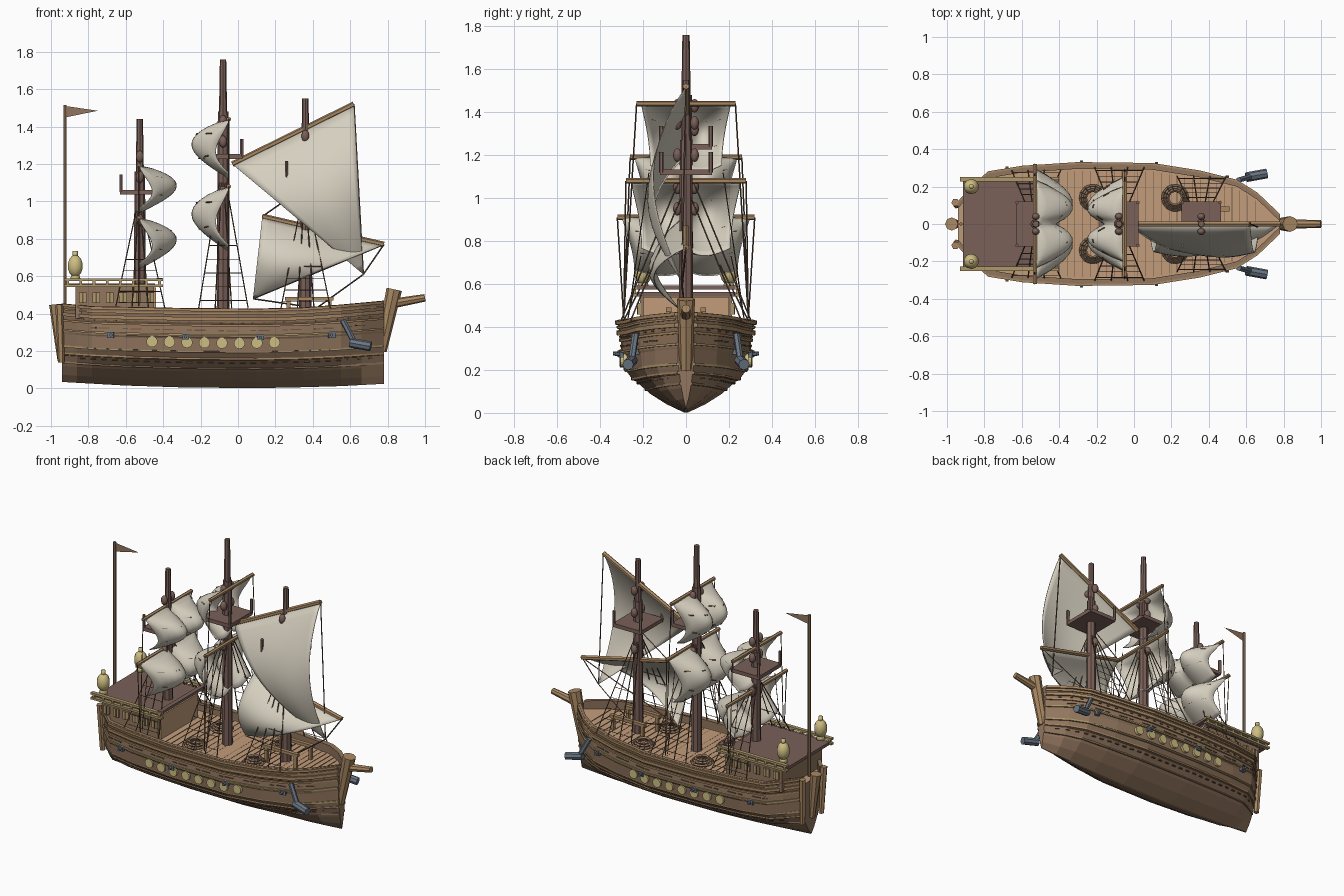
import bpy, bmesh, math
from mathutils import Vector, Matrix

if "Cube" in bpy.data.objects:
    bpy.data.objects.remove(bpy.data.objects["Cube"])


def make_mat(name, *rgb):
    lin = [((c / 255 + 0.055) / 1.055) ** 2.4 for c in rgb] + [1]
    m = bpy.data.materials.new(name)
    m.use_nodes = True
    m.diffuse_color = lin
    m.node_tree.nodes["Principled BSDF"].inputs["Base Color"].default_value = lin
    return m


HULL = make_mat("hull brown", 146, 118, 94)
TRIM = make_mat("trim tan", 169, 136, 98)
DARK = make_mat("dark red wood", 122, 96, 88)
DECK = make_mat("deck peach", 194, 156, 122)
BRASS = make_mat("dull brass", 174, 152, 106)
GOLD = make_mat("pale gold", 206, 190, 130)
ROPE = make_mat("rope brown", 110, 88, 71)
SAIL = make_mat("sail cream", 214, 207, 191)
IRON = make_mat("iron blue grey", 106, 118, 132)


def finish(name, bm, *mats, smooth=False):
    bmesh.ops.recalc_face_normals(bm, faces=bm.faces)
    me = bpy.data.meshes.new(name)
    bm.to_mesh(me)
    bm.free()
    for m in mats:
        me.materials.append(m)
    for p in me.polygons:
        p.use_smooth = smooth
    ob = bpy.data.objects.new(name, me)
    bpy.context.collection.objects.link(ob)
    return ob


def rod(bm, a, b, r, r2=None, sides=6):
    a, b = Vector(a), Vector(b)
    d = b - a
    mat = Matrix.Translation((a + b) / 2) @ d.to_track_quat("Z", "Y").to_matrix().to_4x4()
    bmesh.ops.create_cone(bm, cap_ends=True, segments=sides, radius1=r,
                          radius2=r if r2 is None else r2, depth=d.length, matrix=mat)


def box(bm, c, s, rot=0):
    bmesh.ops.create_cube(bm, size=1, matrix=Matrix.Translation(c) @ Matrix.Rotation(rot, 4, "Z")
                          @ Matrix.Diagonal((*s, 1)))


def ball(bm, c, s):
    bmesh.ops.create_uvsphere(bm, u_segments=10, v_segments=7, radius=1,
                              matrix=Matrix.Translation(c) @ Matrix.Diagonal((*s, 1)))


def loft(bm, rings):
    rows = [[bm.verts.new(p) for p in ring] for ring in rings]
    n = len(rows[0])
    faces = [(j, bm.faces.new((a[j], a[(j + 1) % n], b[(j + 1) % n], b[j])))
             for a, b in zip(rows, rows[1:]) for j in range(n)]
    bm.faces.new(rows[0])
    bm.faces.new(rows[-1])
    return faces


def interp(table, x):
    for (x0, y0), (x1, y1) in zip(table, table[1:]):
        if x <= x1:
            return y0 + (y1 - y0) * max(0, (x - x0) / (x1 - x0))
    return table[-1][1]


# Hull shape: plan half width, sheer, keel rise and section
PLAN = [(-.94, .11), (-.86, .2), (-.78, .27), (-.6, .3), (-.3, .32), (.1, .315),
        (.35, .275), (.55, .225), (.66, .155), (.78, .04)]
SHEER = [(-.94, .455), (-.78, .44), (0, .425), (.4, .435), (.78, .47)]
KEEL = [(-.94, .035), (-.5, .01), (0, 0), (.5, .01), (.78, .025)]
SECTION = [(0, .03), (.04, .29), (.09, .53), (.15, .74), (.152, .77), (.2, .88), (.202, .91),
           (.27, .93), (.28, .95), (.35, .94), (.36, .96), (.44, 1)]


def skin(x, z, out=0):
    y = interp(PLAN, x) * interp(SECTION, z) + out
    return y, z * interp(SHEER, x) / .44 + interp(KEEL, x) * (1 - z / .44)


bm = bmesh.new()
rings = []
for x, w in PLAN:
    half = [skin(x, z) for z, _ in SECTION]
    inner, top = max(w - .025, .01), half[-1][1]
    half += [(inner, top), (inner, top - .055)]
    rings.append([(x, y, z) for y, z in half] + [(x, -y, z) for y, z in reversed(half)])
deck_edge = len(SECTION) + 1
for j, f in loft(bm, rings):
    f.material_index = int(j == deck_edge)
finish("hull", bm, HULL, DECK)

# Wales and rails running along both sides
for name, z, h, out, mat in [("cap_rail", .43, .008, .014, TRIM), ("second_rail", .408, .005, .009, TRIM),
                             ("upper_wale", .38, .01, .014, TRIM), ("thin_wale", .345, .006, .01, TRIM),
                             ("gun_wale", .292, .005, .01, BRASS), ("middle_wale", .2, .006, .01, BRASS),
                             ("strake", .16, .005, .008, TRIM), ("lower_wale", .11, .006, .008, HULL)]:
    bm = bmesh.new()
    for s in (-1, 1):
        rings = []
        for x, _ in PLAN:
            (yo, zl), (_, zh) = skin(x, z - h, out), skin(x, z + h, out)
            rings.append([(x, s * yo, zl), (x, s * yo, zh), (x, s * (yo - out * 2), zh),
                          (x, s * (yo - out * 2), zl)])
        loft(bm, rings)
    finish(name, bm, mat)


def hull_angle(x):
    return math.atan2(interp(PLAN, x + .02) - interp(PLAN, x - .02), .04)


# Rows of dentils and plank seams, round ports and small guns
dentils, ports, guns = bmesh.new(), bmesh.new(), bmesh.new()
for s in (-1, 1):
    for i in range(28):
        for z, size in [(.362, .018), (.14, .028), (.318, .03 * (i % 3))]:
            x = -.83 + i * .057
            y, zz = skin(x, z)
            if size:
                box(dentils, (x, s * y, zz), (size, .01, .006), s * hull_angle(x))
    for i in range(8):
        x = -.46 + i * .0935
        y, z = skin(x, .25)
        rod(ports, (x, s * (y - .02), z), (x, s * (y + .014), z), .03, sides=14)
    for x in (-.68, -.28, .12, .5):
        y, z = skin(x, .28)
        box(guns, (x, s * y, z), (.035, .03, .03), s * hull_angle(x))
        rod(guns, (x, s * y, z), (x, s * (y + .035), z), .009)
finish("dentils", dentils, ROPE)
finish("round_ports", ports, GOLD)
finish("small_guns", guns, IRON)

# Stem, bowsprit and stern post
bm = bmesh.new()
rod(bm, (.765, 0, .2), (.835, 0, .53), .03, .042, 8)
rod(bm, (.83, 0, .455), (1, 0, .485), .026, .02, 8)
rod(bm, (-.945, 0, .15), (-.975, 0, .45), .02, .035, 8)
for s in (-1, 1):
    rod(bm, (-.945, s * .1, .14), (-.955, s * .115, .45), .018, .022)
finish("stem_and_stern_posts", bm, TRIM)

# Deck seams and coils of rope
seams, coils = bmesh.new(), bmesh.new()
for i in range(26):
    x = -.4 + i * .042
    w = interp(PLAN, x) - .035
    box(seams, (x, 0, interp(SHEER, x) - .054), (.003, 2 * w, .004))
for x, y in [(-.22, .14), (-.22, -.14), (.22, .14), (.22, -.14)]:
    for k, r in enumerate((.065, .052, .04)):
        for i in range(14):
            a, b = [t * math.tau / 14 for t in (i, i + 1)]
            z = .386 + k * .012
            rod(coils, (x + r * math.cos(a), y + r * math.sin(a), z),
                (x + r * math.cos(b), y + r * math.sin(b), z), .009, sides=4)
finish("deck_seams", seams, ROPE)
finish("rope_coils", coils, HULL)

# Cabin with roof, windows and railing
bm = bmesh.new()
box(bm, (-.66, 0, .46), (.42, .43, .17))
finish("cabin", bm, HULL)
bm = bmesh.new()
box(bm, (-.445, 0, .46), (.012, .4, .16))
finish("cabin_front", bm, DECK)
bm = bmesh.new()
box(bm, (-.68, 0, .552), (.47, .46, .02))
box(bm, (-.42, 0, .583), (.03, .48, .018))
finish("cabin_roof", bm, DARK)
rails, frames, panes = (bmesh.new() for _ in range(3))
for s in (-1, 1):
    for z in (.582, .55):
        box(rails, (-.665, s * .24, z), (.53, .025, .014))
    for i in range(8):
        box(rails, (-.91 + i * .07, s * .24, .566), (.014, .014, .03))
    for i in range(6):
        x = -.83 + i * .072
        box(panes, (x, s * .217, .485), (.042, .016, .055))
        box(frames, (x, s * .222, .485), (.008, .012, .055))
finish("cabin_railing", rails, BRASS)
finish("window_frames", frames, ROPE)
finish("window_panes", panes, BRASS)

# Stern lanterns
bm = bmesh.new()
for s in (-1, 1):
    ball(bm, (-.87, s * .2, .655), (.042, .042, .06))
    rod(bm, (-.87, s * .2, .58), (-.87, s * .2, .61), .03, .02, 8)
    rod(bm, (-.87, s * .2, .7), (-.87, s * .2, .735), .014, sides=8)
finish("stern_lanterns", bm, GOLD, smooth=True)

# Flag and pole
bm = bmesh.new()
rod(bm, (-.925, 0, .42), (-.925, 0, 1.515), .01)
flag = [bm.verts.new(p) for p in [(-.92, 0, 1.51), (-.75, .01, 1.485), (-.92, 0, 1.45)]]
bm.faces.new(flag)
finish("flag_and_pole", bm, HULL)

# Masts with top platforms, blocks and shrouds
masts, tops, blocks, ropes = (bmesh.new() for _ in range(4))
for x, height, top, hang in [(-.525, 1.44, 1.05, .95), (-.08, 1.76, 1.24, 1.1), (.36, 1.55, 1.12, 1.0)]:
    rod(masts, (x, 0, .37), (x, 0, height - .28), .034, .028, 8)
    rod(masts, (x, 0, height - .3), (x, 0, height), .022, .017, 8)
    box(tops, (x, 0, top), (.21, .24, .025))
    for s in (-1, 1):
        for t in (-1, 1):
            rod(tops, (x + t * .1, s * .115, top), (x + t * .1, s * .115, top + .095), .01)
        for z in (hang - .05, top + .08, min(height - .2, 1.43)):
            ball(blocks, (x, s * .04, z), (.022, .02, .032))
        for k in range(4):
            rod(ropes, (x - .13 + k * .088, s * (interp(PLAN, x) - .015), .43),
                (x - .02 + k * .012, s * .025, hang), .0035, sides=4)
        for k in range(5):
            t = k * .11 + .06
            y, z = (interp(PLAN, x) - .015) * (1 - t) + .025 * t, .43 + (hang - .43) * t
            w = .13 * (1 - t) + .02 * t
            rod(ropes, (x - w, s * y, z), (x + w, s * y, z), .002, sides=4)
finish("masts", masts, DARK)
finish("top_platforms", tops, DARK)
finish("pulley_blocks", blocks, DARK, smooth=True)

# Rail around the fore mast foot
bm = bmesh.new()
for s in (-1, 1):
    box(bm, (.38, s * .08, .48), (.26, .025, .02))
    for x in (.27, .49):
        box(bm, (x, s * .08, .43), (.02, .02, .1))
finish("fore_mast_rail", bm, TRIM)


def sheet(name, fn, n=16):
    bm = bmesh.new()
    g = [[bm.verts.new(fn(i / n, j / n)) for i in range(n + 1)] for j in range(n + 1)]
    for a, b in zip(g, g[1:]):
        for i in range(n):
            bm.faces.new((a[i], a[i + 1], b[i + 1], b[i]))
    bmesh.ops.remove_doubles(bm, verts=bm.verts, dist=.0005)
    ob = finish(name, bm, SAIL, smooth=True)
    ob.modifiers.new("thickness", "SOLIDIFY").thickness = .004


# Gathered square sails, two lobes each, hung from yards
yards = bmesh.new()
for name, x0, top, drop, half, depth in [("main_topsail", -.05, 1.44, .32, .23, -.2),
                                         ("main_course", -.05, 1.08, .35, .28, -.2),
                                         ("mizzen_topsail", -.53, 1.19, .25, .26, .2),
                                         ("mizzen_course", -.53, .91, .27, .32, .2)]:
    def square(u, v):
        c = 2 * u - 1
        lobes = math.sin(math.pi * abs(c) ** .8)
        y = c * (half - .02) * (1 - .2 * math.sin(v * math.pi / 2))
        edge = (.35 + .2 * (1 - abs(c))) * math.sin(math.pi * v ** 1.4)
        x = x0 + depth * (edge * (1 - lobes) + lobes * math.sin(math.pi * v ** .8))
        return x, y, top - drop * v * (.9 + .1 * lobes)
    sheet(name, square)
    rod(yards, (x0, -half, top), (x0, half, top), .013)
    for i in range(12):
        u, v = .08 + i % 6 * .16, .25 + .4 * (i // 6)
        rod(ropes, square(u, v), square(u + .05, v), .005, sides=4)
    for s in (-1, 1):
        rod(ropes, (x0, s * half, top), (x0, s * .29, .44), .0035, sides=4)
        rod(ropes, (x0, s * half * .75, top - drop), (x0, s * .27, .44), .0025, sides=4)

# Triangular fore sails, bellied to one side
for name, a, b, c, belly in [("fore_upper_sail", (-.03, 0, 1.2), (.62, 0, 1.52), (.67, -.02, .61), -.17),
                             ("fore_lower_sail", (.13, 0, .92), (.78, 0, .77), (.08, -.03, .48), -.16)]:
    a, b, c = Vector(a), Vector(b), Vector(c)

    def lateen(u, v):
        p = a.lerp(b, u).lerp(c, v)
        p.y += belly * math.sin(math.pi * v ** .9) * (.85 + .15 * math.sin(math.pi * u))
        return p
    sheet(name, lateen)
    rod(yards, a, b, .015)
    rod(ropes, b, c, .004, sides=4)
    rod(ropes, c, (.42, 0, .43), .004, sides=4)
rod(ropes, (.78, 0, .77), (.67, -.02, .61), .004, sides=4)
rod(ropes, (.13, 0, .92), (.36, 0, 1.08), .004, sides=4)
finish("yards", yards, TRIM)
finish("rigging", ropes, ROPE)

# Anchors slung at the bow
bm = bmesh.new()
for s in (-1, 1):
    rod(bm, (.56, s * .235, .365), (.63, s * .255, .23), .016)
    rod(bm, (.6, s * .25, .245), (.71, s * .27, .225), .026, sides=8)
finish("bow_anchors", bm, IRON)
